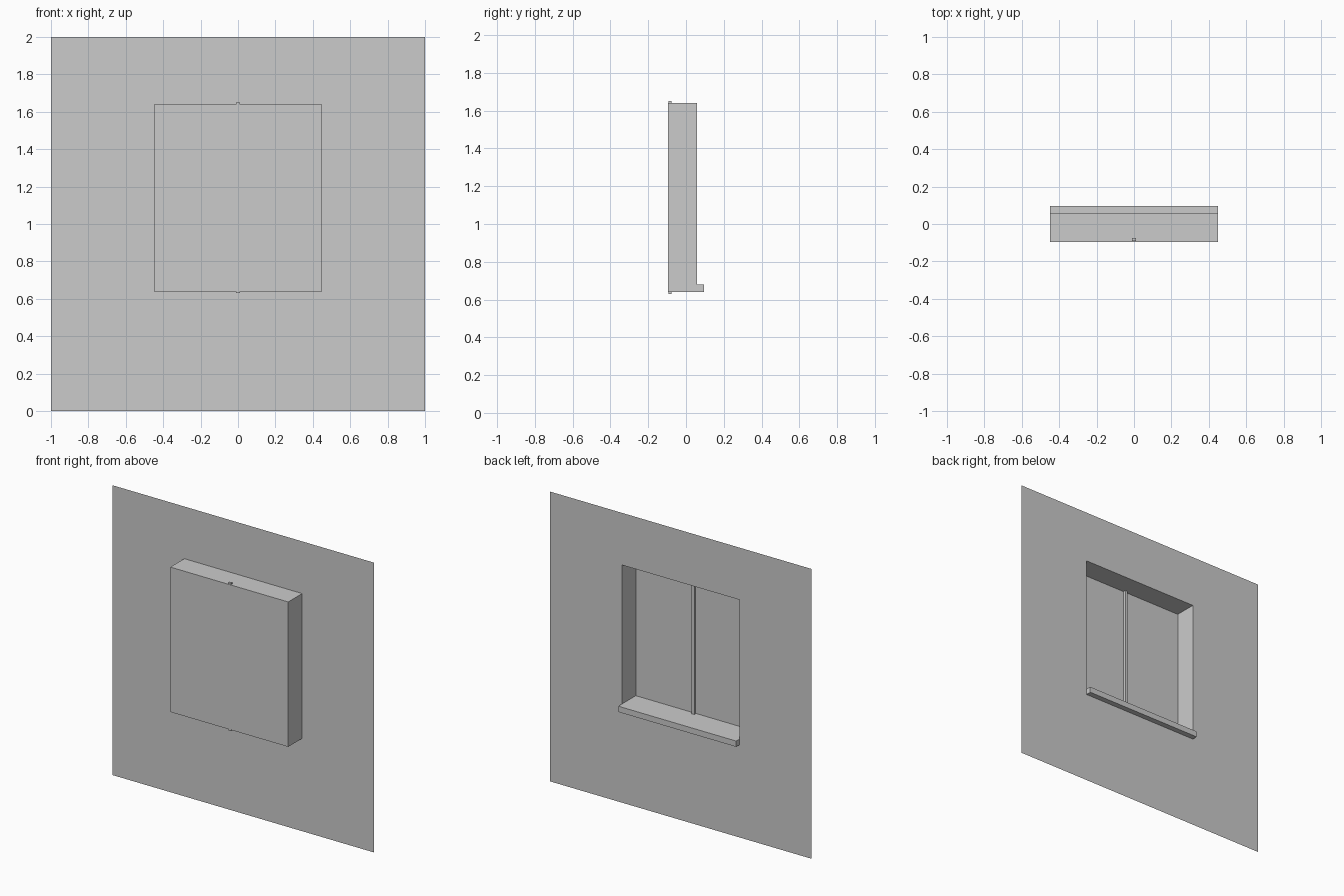
import bpy, bmesh

if "Cube" in bpy.data.objects:
    bpy.data.objects.remove(bpy.data.objects["Cube"])

# One flat grey for everything
grey = bpy.data.materials.new("plain_grey")
grey.diffuse_color = (0.6, 0.6, 0.6, 1.0)
grey.use_nodes = True
grey.node_tree.nodes["Principled BSDF"].inputs["Base Color"].default_value = grey.diffuse_color

HALF_W, Z0, Z1 = 0.45, 0.64, 1.64      # window opening
Y_PANE, Y_WALL, Y_LIP = -0.095, 0.057, 0.095
SILL_TOP = 0.68


def finish(bm, name):
    mesh = bpy.data.meshes.new(name)
    bm.to_mesh(mesh)
    bm.free()
    mesh.materials.append(grey)
    obj = bpy.data.objects.new(name, mesh)
    bpy.context.collection.objects.link(obj)
    return obj


def rect(bm, hw, z0, z1, y):
    return [bm.verts.new((x, y, z)) for x, z in
            ((hw, z0), (-hw, z0), (-hw, z1), (hw, z1))]


def bridge(bm, a, b):
    for i in range(4):
        j = (i + 1) % 4
        bm.faces.new((a[i], a[j], b[j], b[i]))


# Thin wall sheet with the window opening
bm = bmesh.new()
bridge(bm, rect(bm, 1.0, 0.0, 2.0, Y_WALL), rect(bm, HALF_W, Z0, Z1, Y_WALL))
finish(bm, "wall")

# Recess: four reveals running forward from the wall
bm = bmesh.new()
bridge(bm, rect(bm, HALF_W, Z0, Z1, Y_WALL), rect(bm, HALF_W, Z0, Z1, Y_PANE))
finish(bm, "window_reveal")

# Pane closing the recess at the front
bm = bmesh.new()
bm.faces.new(rect(bm, HALF_W, Z0, Z1, Y_PANE))
finish(bm, "window_pane")

# Sill: top board across the recess with a lip projecting past the wall
bm = bmesh.new()
profile = [(Y_PANE, SILL_TOP), (Y_WALL, SILL_TOP), (Y_LIP, SILL_TOP),
           (Y_LIP, Z0), (Y_WALL, Z0)]
left = [bm.verts.new((-HALF_W, y, z)) for y, z in profile]
right = [bm.verts.new((HALF_W, y, z)) for y, z in profile]
for i in range(len(profile) - 1):
    bm.faces.new((left[i], right[i], right[i + 1], left[i + 1]))
bm.faces.new(left[1:])
bm.faces.new(right[:0:-1])
bmesh.ops.recalc_face_normals(bm, faces=bm.faces)
finish(bm, "window_sill")

# Central upright bar just behind the pane, poking out above and below
bm = bmesh.new()
bmesh.ops.create_cube(bm, size=1.0)
for v in bm.verts:
    v.co.x *= 0.02
    v.co.y = -0.084 + v.co.y * 0.016
    v.co.z = 1.14 + v.co.z * 1.02
finish(bm, "centre_mullion")
